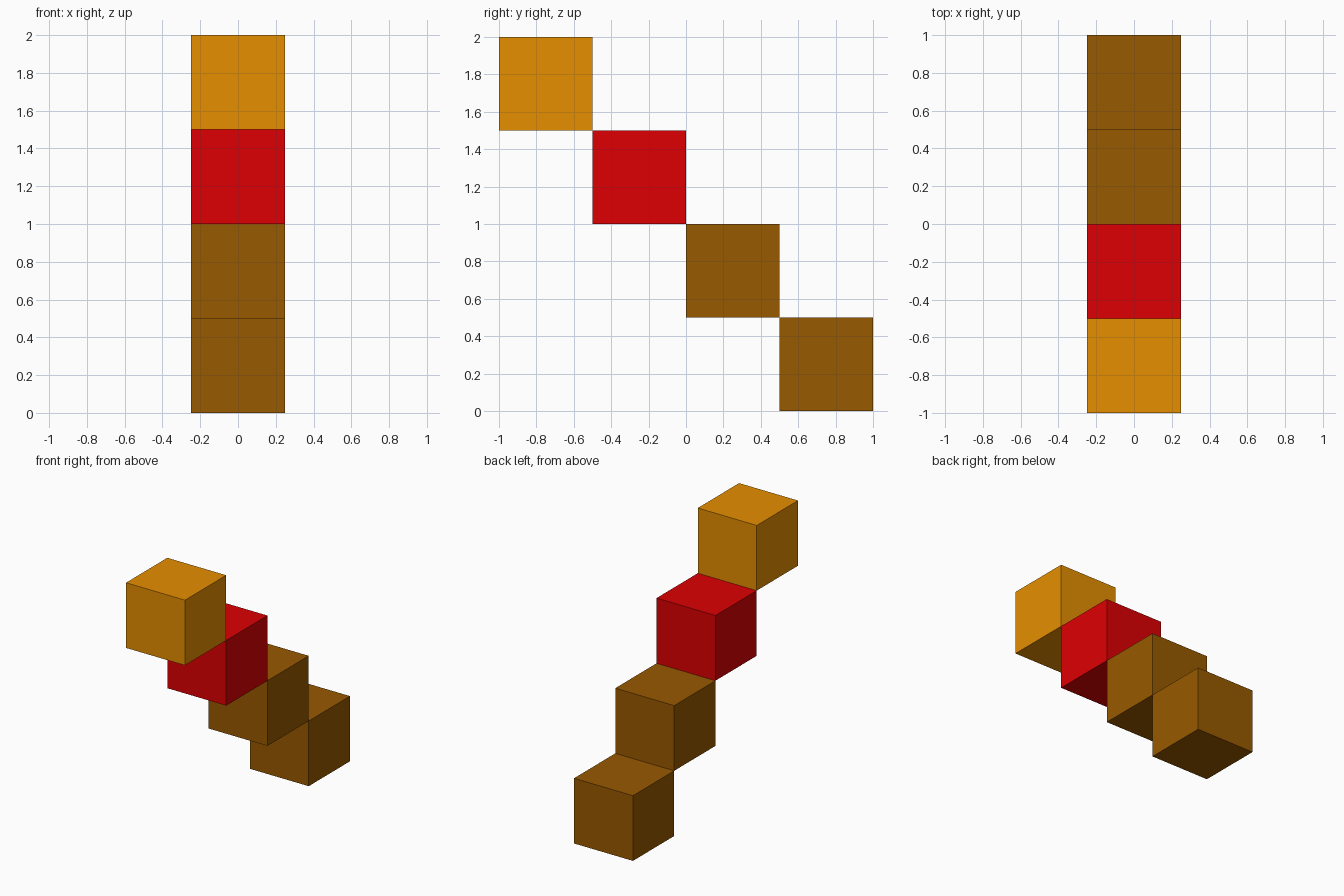
import bpy

if "Cube" in bpy.data.objects:
    bpy.data.objects.remove(bpy.data.objects["Cube"])

SIZE = 0.5


def make_material(name, rgb):
    mat = bpy.data.materials.new(name)
    mat.diffuse_color = (*rgb, 1.0)
    mat.use_nodes = True
    mat.node_tree.nodes["Principled BSDF"].inputs["Base Color"].default_value = mat.diffuse_color
    return mat


orange = make_material("orange", (0.787, 0.271, 0.0))
red = make_material("red", (0.723, 0.0, 0.001))
brown = make_material("brown", (0.314, 0.100, 0.0))

# Diagonal staircase of cubes, from the low back to the high front
steps = [
    ("bottom_cube", brown),
    ("lower_middle_cube", brown),
    ("upper_middle_cube", red),
    ("top_cube", orange),
]
for i, (name, mat) in enumerate(steps):
    bpy.ops.mesh.primitive_cube_add(
        size=SIZE, location=(0, 0.75 - i * SIZE, 0.25 + i * SIZE))
    cube = bpy.context.object
    cube.name = name
    cube.data.materials.append(mat)
